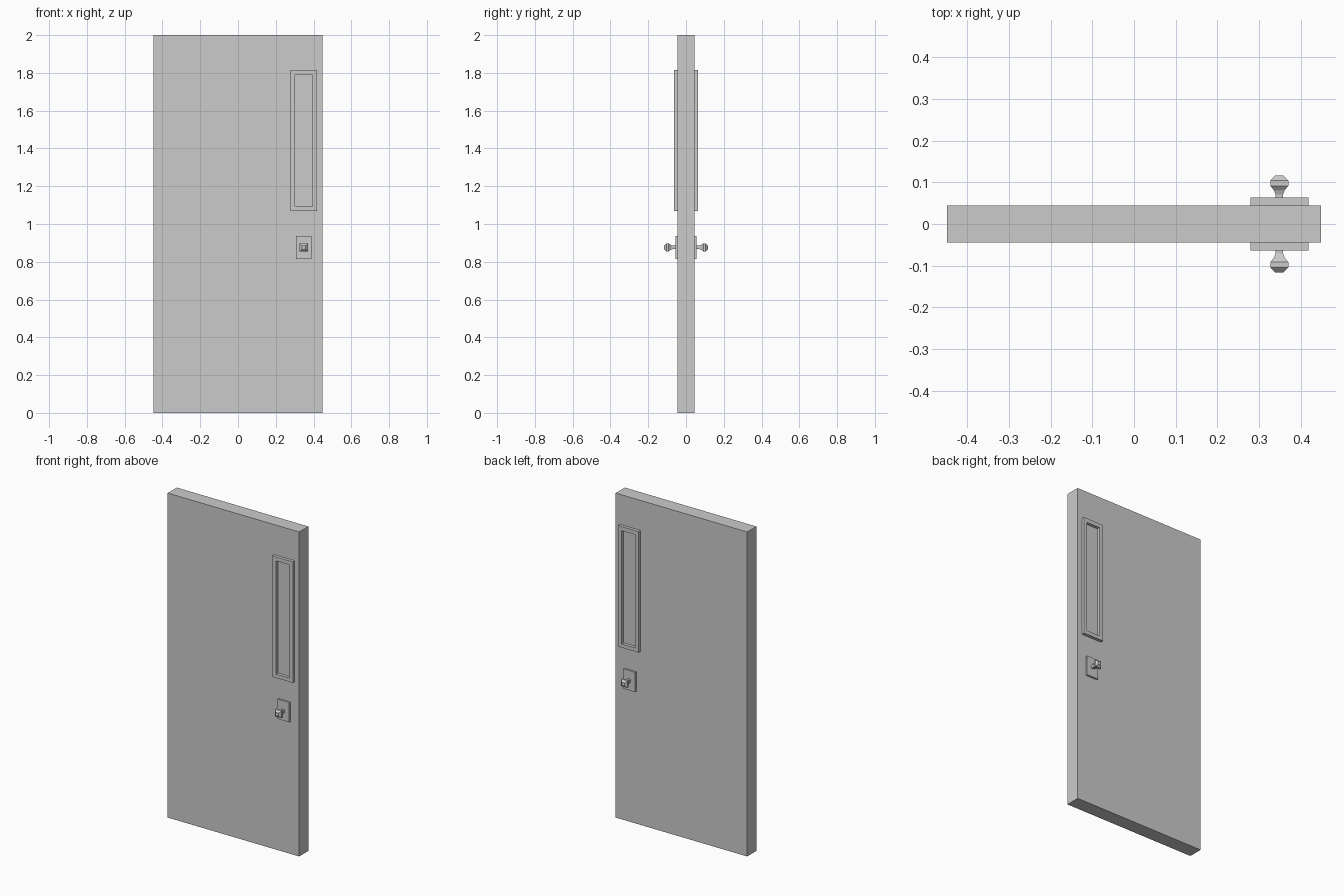
import bpy, bmesh
from mathutils import Vector

if "Cube" in bpy.data.objects:
    bpy.data.objects.remove(bpy.data.objects["Cube"])


def make_object(name, bm):
    bmesh.ops.recalc_face_normals(bm, faces=bm.faces)
    mesh = bpy.data.meshes.new(name)
    bm.to_mesh(mesh)
    bm.free()
    obj = bpy.data.objects.new(name, mesh)
    bpy.context.collection.objects.link(obj)
    return obj


def box(name, x0, x1, y0, y1, z0, z1):
    bm = bmesh.new()
    bmesh.ops.create_cube(bm, size=1)
    bmesh.ops.scale(bm, vec=(x1 - x0, y1 - y0, z1 - z0), verts=bm.verts)
    bmesh.ops.translate(bm, vec=((x0 + x1) / 2, (y0 + y1) / 2, (z0 + z1) / 2), verts=bm.verts)
    return make_object(name, bm)


def ring(bm, x0, x1, z0, z1, y):
    return [bm.verts.new(p) for p in ((x0, y, z0), (x1, y, z0), (x1, y, z1), (x0, y, z1))]


def bridge(bm, a, b):
    for i in range(4):
        j = (i + 1) % 4
        bm.faces.new((a[i], a[j], b[j], b[i]))


def window_frame(name, outer, inner, y0, y1):
    # Rectangular moulding with an open middle
    bm = bmesh.new()
    loops = [ring(bm, *outer, y0), ring(bm, *outer, y1),
             ring(bm, *inner, y1), ring(bm, *inner, y0)]
    for i in range(4):
        bridge(bm, loops[i], loops[(i + 1) % 4])
    return make_object(name, bm)


def knob(name, cx, cz, side, profile):
    # Square-sided knob lofted outward along y
    bm = bmesh.new()
    loops = [ring(bm, cx - r, cx + r, cz - r, cz + r, side * y) for y, r in profile]
    for a, b in zip(loops, loops[1:]):
        bridge(bm, a, b)
    bm.faces.new(loops[0])
    bm.faces.new(loops[-1])
    return make_object(name, bm)


HALF_T = 0.0445          # half the door thickness
KX, KZ = 0.348, 0.876    # knob centre
KNOB = [(0.053, 0.009), (0.071, 0.009), (0.0785, 0.012), (0.0805, 0.0125),
        (0.0915, 0.0215), (0.1045, 0.0215), (0.116, 0.010)]

# Door slab
box("door_panel", -0.448, 0.448, -HALF_T, HALF_T, 0, 2)

# Fittings on both faces
for side, label in ((-1, "front"), (1, "back")):
    window_frame("window_frame_" + label, (0.279, 0.418, 1.069, 1.815),
                 (0.303, 0.394, 1.092, 1.790), side * HALF_T, side * 0.0635)
    ys = sorted((side * (HALF_T - 0.002), side * 0.056))
    box("knob_plate_" + label, KX - 0.04, KX + 0.04, *ys, KZ - 0.061, KZ + 0.061)
    knob("knob_" + label, KX, KZ, side, KNOB)
